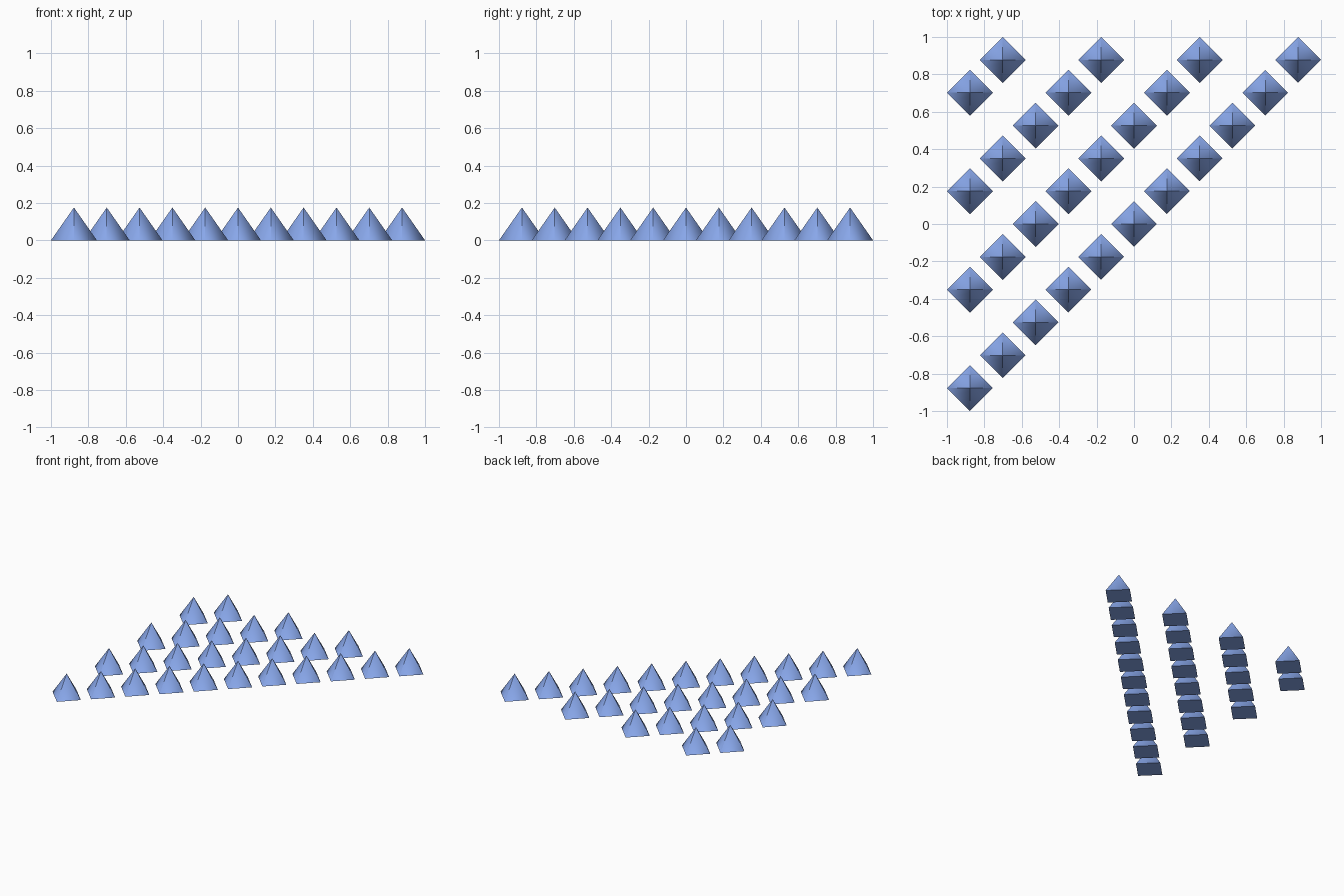
import bpy
import bmesh
from mathutils import Vector

if "Cube" in bpy.data.objects:
    bpy.data.objects.remove(bpy.data.objects["Cube"])

STEP = 2 / 11.4        # grid spacing, also the spike height
RADIUS = 0.7 * STEP    # centre to base corner
COUNT = 11

blue = bpy.data.materials.new("blue")
blue.diffuse_color = (0.25, 0.39, 0.83, 1)
blue.use_nodes = True
blue.node_tree.nodes["Principled BSDF"].inputs["Base Color"].default_value = blue.diffuse_color

# One four-sided spike with its base corners on the x and y axes
mesh = bpy.data.meshes.new("spike")
bm = bmesh.new()
base = [bm.verts.new(p) for p in
        ((RADIUS, 0, 0), (0, RADIUS, 0), (-RADIUS, 0, 0), (0, -RADIUS, 0))]
apex = bm.verts.new((0, 0, STEP))
for a, b in zip(base, base[1:] + base[:1]):
    bm.faces.new((a, b, apex))
bm.faces.new(base[::-1])
for f in bm.faces:
    f.smooth = True
bm.to_mesh(mesh)
bm.free()
mesh.materials.append(blue)

# Sides blend round the base corners and crease towards the tip; base is flat
normals = []
for poly in mesh.polygons:
    for vi in poly.vertices:
        co = mesh.vertices[vi].co
        if len(poly.vertices) == 4 or co.z > 0:
            normals.append(poly.normal.copy())
        else:
            normals.append(Vector((co.x * STEP, co.y * STEP, RADIUS ** 2)).normalized())
mesh.normals_split_custom_set(normals)

# Every third diagonal of the upper-left half of the grid holds a row of spikes
half = (COUNT - 1) / 2
for row, offset in enumerate(range(0, COUNT, 3)):
    for i in range(COUNT - offset):
        spike = bpy.data.objects.new(f"spike_row{row + 1}_{i + 1}", mesh)
        spike.location = ((i - half) * STEP, (i + offset - half) * STEP, 0)
        bpy.context.collection.objects.link(spike)
